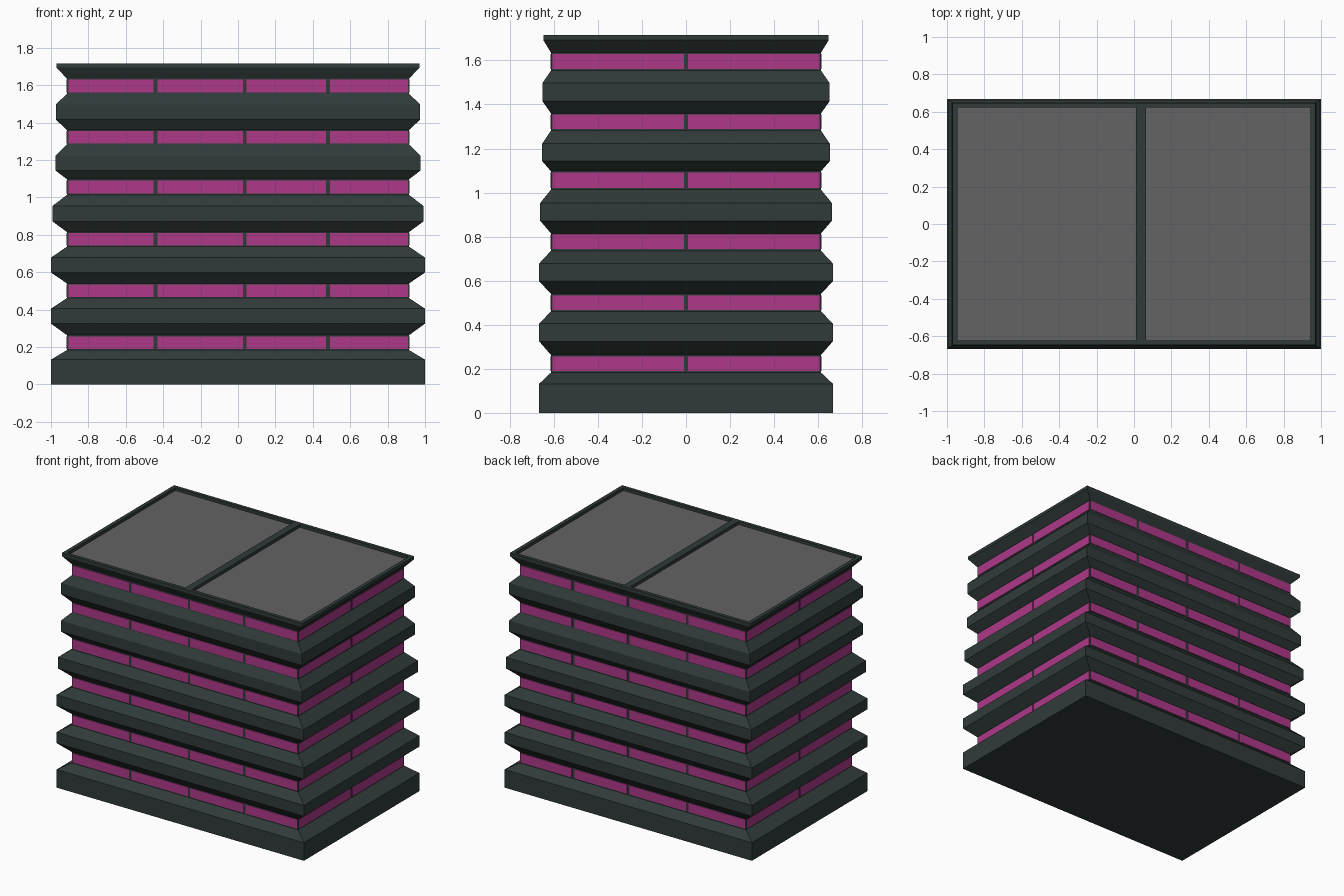
import bpy, bmesh

if "Cube" in bpy.data.objects:
    bpy.data.objects.remove(bpy.data.objects["Cube"])


def material(name, rgb):
    m = bpy.data.materials.new(name)
    m.diffuse_color = (*rgb, 1)
    m.use_nodes = True
    m.node_tree.nodes["Principled BSDF"].inputs["Base Color"].default_value = m.diffuse_color
    return m


DARK = material("dark slate", (0.030, 0.043, 0.042))
PINK = material("magenta glass", (0.42, 0.040, 0.25))
GREY = material("roof grey", (0.125, 0.125, 0.125))

WX, WY = 0.915, 0.613          # half size of the window bands


def finish(bm, name, mat):
    bmesh.ops.recalc_face_normals(bm, faces=bm.faces)
    me = bpy.data.meshes.new(name)
    bm.to_mesh(me)
    bm.free()
    me.materials.append(mat)
    ob = bpy.data.objects.new(name, me)
    bpy.context.collection.objects.link(ob)
    return ob


def box(bm, x0, x1, y0, y1, z0, z1):
    verts = bmesh.ops.create_cube(bm, size=1)["verts"]
    for v in verts:
        v.co = (x0 + (v.co.x + 0.5) * (x1 - x0),
                y0 + (v.co.y + 0.5) * (y1 - y0),
                z0 + (v.co.z + 0.5) * (z1 - z0))


# Ledges between storeys: bottom z, top z, half width, half depth
ledges = [(0.0, 0.132, 1.0, 0.667), (0.325, 0.405, 1.0, 0.667),
          (0.598, 0.678, 1.0, 0.667), (0.872, 0.953, 0.993, 0.662),
          (1.143, 1.222, 0.975, 0.653), (1.415, 1.497, 0.973, 0.652),
          (1.693, 1.716, 0.97, 0.648)]
# Window bands: bottom z, top z
bands = [(0.183, 0.263), (0.461, 0.540), (0.736, 0.815),
         (1.013, 1.097), (1.282, 1.360), (1.554, 1.635)]

# Stacked rectangular rings, closed by a recessed roof tray
levels = []
for i, (z0, z1, hx, hy) in enumerate(ledges):
    levels += [(z0, hx, hy), (z1, hx, hy)]
    if i < len(bands):
        levels += [(z, WX, WY) for z in bands[i]]
RIM_X, RIM_Y, TRAY_Z = 0.943, 0.623, 1.69
levels += [(1.716, RIM_X, RIM_Y), (TRAY_Z, RIM_X, RIM_Y)]

bm = bmesh.new()
rings = [[bm.verts.new((sx * hx, sy * hy, z))
          for sx, sy in ((-1, -1), (1, -1), (1, 1), (-1, 1))]
         for z, hx, hy in levels]
for a, b in zip(rings, rings[1:]):
    for k in range(4):
        n = (k + 1) % 4
        bm.faces.new((a[k], a[n], b[n], b[k]))
bm.faces.new(rings[0][::-1])
bm.faces.new(rings[-1])
finish(bm, "tower_body", DARK)

# Window strips on all four sides
bm = bmesh.new()
T = 0.003
front = [(-0.907, -0.452), (-0.430, 0.026), (0.045, 0.470), (0.493, 0.908)]
side = [(-0.605, -0.009), (0.009, 0.605)]
for z0, z1 in bands:
    z0, z1 = z0 + 0.007, z1 - 0.006
    for s in (-1, 1):
        for x0, x1 in front:
            box(bm, x0, x1, s * WY - T, s * WY + T, z0, z1)
        for y0, y1 in side:
            box(bm, s * WX - T, s * WX + T, y0, y1, z0, z1)
finish(bm, "windows", PINK)

# Roof panels and the beam between them
bm = bmesh.new()
for x0, x1 in ((-RIM_X, 0.012), (0.064, RIM_X)):
    box(bm, x0, x1, -RIM_Y, RIM_Y, TRAY_Z - 0.004, TRAY_Z + 0.004)
finish(bm, "roof_panels", GREY)
bm = bmesh.new()
box(bm, 0.012, 0.064, -RIM_Y, RIM_Y, TRAY_Z - 0.004, 1.716)
finish(bm, "roof_beam", DARK)
